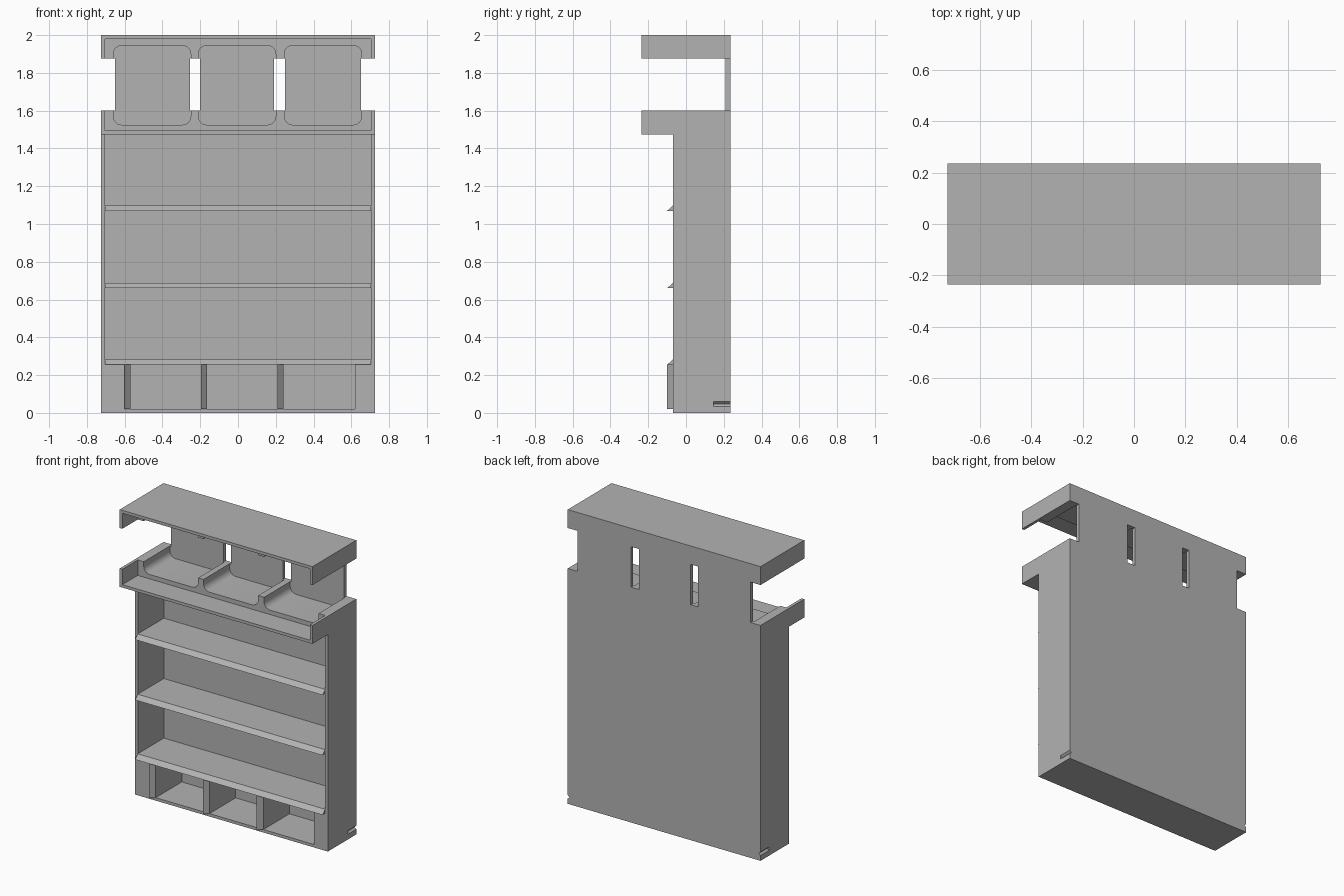
import bpy, bmesh, math

if "Cube" in bpy.data.objects:
    bpy.data.objects.remove(bpy.data.objects["Cube"], do_unlink=True)

GREY = (0.45, 0.45, 0.45, 1)
mat = bpy.data.materials.new("plain_grey")
mat.use_nodes = True
mat.diffuse_color = GREY
mat.node_tree.nodes["Principled BSDF"].inputs["Base Color"].default_value = GREY

# Main dimensions
W, IN = 0.725, 0.705              # outer and inner half widths
OVER, FRONT, BACK, REAR = -0.235, -0.07, 0.21, 0.235
LIP = -0.1                        # front tip of the shelf lips
TRAY_LOW, TRAY_TOP = 1.475, 1.6
COVER_LOW, TOP = 1.875, 2.0
T = 0.02                          # sheet thickness


def prism(name, points, place, start, end):
    """Extrude a flat outline; place(a, b, t) gives the 3D position."""
    bm = bmesh.new()
    face = bm.faces.new([bm.verts.new(place(a, b, start)) for a, b in points])
    new = bmesh.ops.extrude_face_region(bm, geom=[face])["geom"]
    for v in new:
        if isinstance(v, bmesh.types.BMVert):
            v.co = place(*unplace(v.co, place), end)
    bmesh.ops.recalc_face_normals(bm, faces=bm.faces)
    mesh = bpy.data.meshes.new(name)
    bm.to_mesh(mesh)
    bm.free()
    mesh.materials.append(mat)
    obj = bpy.data.objects.new(name, mesh)
    bpy.context.collection.objects.link(obj)
    return obj


def along_x(a, b, t): return (t, a, b)
def along_y(a, b, t): return (a, t, b)
def along_z(a, b, t): return (a, b, t)


def unplace(co, place):
    if place is along_x:
        return co.y, co.z
    if place is along_y:
        return co.x, co.z
    return co.x, co.y


def box(name, x0, x1, y0, y1, z0, z1):
    return prism(name, [(x0, y0), (x1, y0), (x1, y1), (x0, y1)], along_z, z0, z1)


# Cabinet sides, with a V groove low at the rear
GROOVE = 0.145
for side, s in (("right", -1), ("left", 1)):
    box(side + "_wall", s * IN, s * W, FRONT, GROOVE, 0, TRAY_LOW)
    prism(side + "_wall_rear",
          [(s * IN, 0), (s * W, 0), (s * W, 0.035), (s * 0.712, 0.047),
           (s * W, 0.06), (s * W, TRAY_LOW), (s * IN, TRAY_LOW)],
          along_y, GROOVE, REAR)
    box(side + "_tray_wall", s * IN, s * W, OVER, REAR, TRAY_LOW, TRAY_TOP)
    box(side + "_cover_wall", s * IN, s * W, OVER, REAR, COVER_LOW, TOP)

# Back panel with two window slots between three plates
box("back_panel", -IN, IN, BACK, REAR, 0, TRAY_TOP)
box("cover_back", -IN, IN, BACK, REAR, COVER_LOW, TOP)
for x0, x1 in ((-0.65, -0.255), (-0.2, 0.19), (0.25, 0.65)):
    box("back_plate", x0, x1, BACK, REAR, TRAY_TOP, COVER_LOW)

# Floor, tray base and roof
box("floor", -IN, IN, FRONT, BACK, 0, T)
box("tray_base", -IN, IN, OVER, BACK, TRAY_LOW, TRAY_LOW + T)
box("roof", -IN, IN, OVER, BACK, TOP - T, TOP)

# Shelves with a sloping front lip
for z in (0.255, 0.66, 1.07):
    h = 0.027
    prism("shelf", [(LIP, z), (BACK, z), (BACK, z + h), (FRONT, z + h)],
          along_x, -IN, IN)

# Bottom bins: closed ends and dividers with a slanted nose
SHELF = 0.255
box("right_bin_end", -IN, -0.6, FRONT, BACK, T, SHELF)
box("left_bin_end", 0.62, IN, FRONT, BACK, T, SHELF)
for x in (-0.6, -0.195, 0.21):
    prism("bin_divider", [(x, LIP), (x + 0.03, FRONT), (x + 0.03, BACK), (x, BACK)],
          along_z, T, SHELF)

# Scalloped cradles, one on the tray and one upside down in the cover
R, HALF = 0.045, 0.205


def cradle(name, base, rim, cup):
    d = 1 if rim > base else -1
    pts = [(-IN, base), (IN, base), (IN, rim)]
    for cx in (0.45, -0.005, -0.455):
        pts.append((cx + HALF, rim))
        for s in (1, -1):
            steps = range(7) if s == 1 else range(6, -1, -1)
            for i in steps:
                a = math.radians(15 * i)
                pts.append((cx + s * (HALF - R + R * math.cos(a)),
                            cup + d * (R - R * math.sin(a))))
        pts.append((cx - HALF, rim))
    pts.append((-IN, rim))
    return prism(name, pts, along_y, FRONT, BACK)


for obj in (cradle("tray_cradle", TRAY_LOW + T, TRAY_TOP, 1.525),
            cradle("cover_cradle", TOP - T, COVER_LOW, 1.945)):
    bpy.ops.object.select_all(action="DESELECT")
    obj.select_set(True)
    bpy.context.view_layer.objects.active = obj
    bpy.ops.object.shade_smooth_by_angle(angle=math.radians(30))
